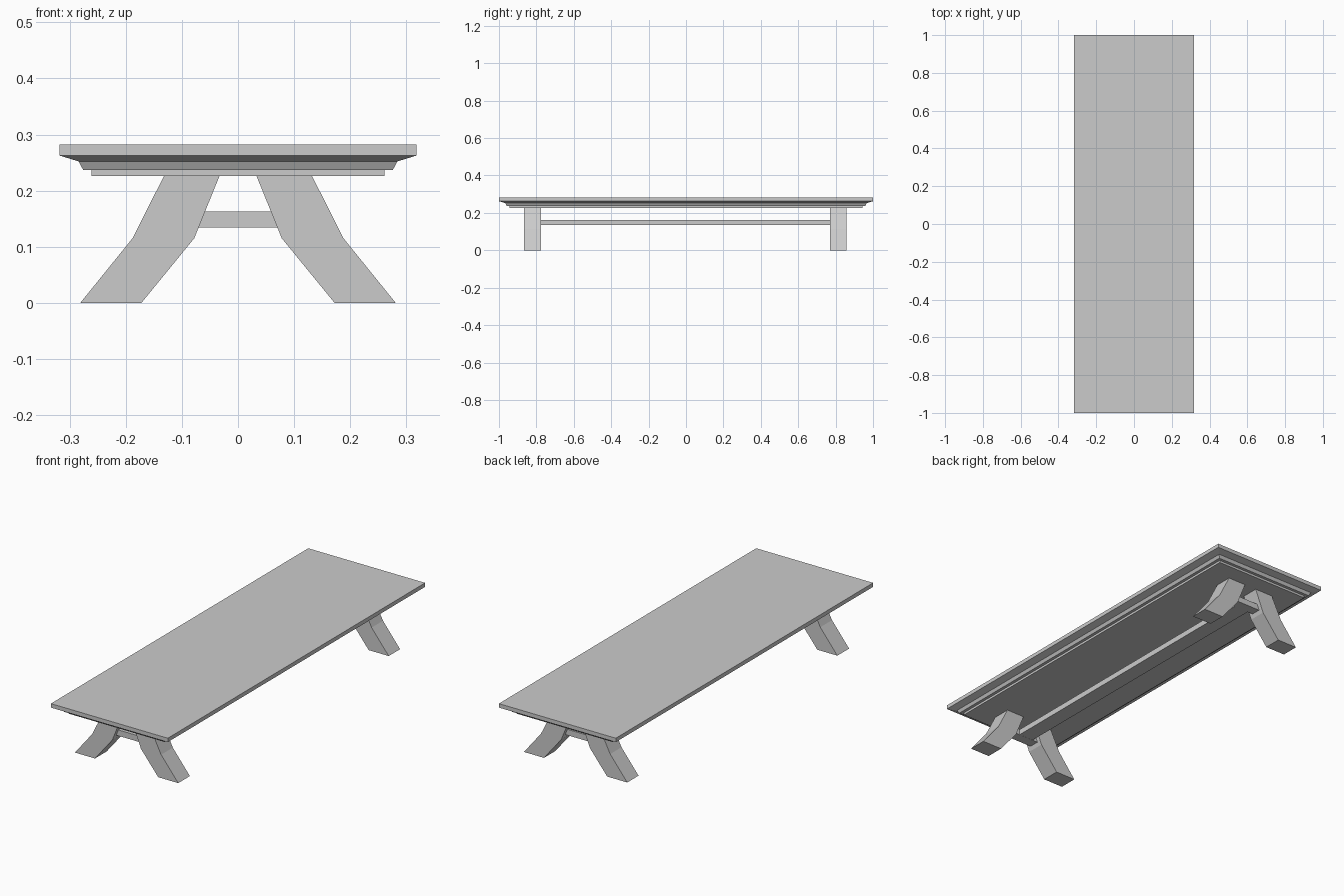
import bpy
import bmesh

if "Cube" in bpy.data.objects:
    bpy.data.objects.remove(bpy.data.objects["Cube"])


def make_object(name, bm):
    bmesh.ops.recalc_face_normals(bm, faces=bm.faces)
    mesh = bpy.data.meshes.new(name)
    bm.to_mesh(mesh)
    bm.free()
    obj = bpy.data.objects.new(name, mesh)
    bpy.context.collection.objects.link(obj)
    return obj


def box(name, x, y, z):
    """Box from (min, max) ranges."""
    bm = bmesh.new()
    bmesh.ops.create_cube(bm, size=1)
    for v in bm.verts:
        v.co = [r[0] if c < 0 else r[1] for c, r in zip(v.co, (x, y, z))]
    return make_object(name, bm)


def stepped_slab(name, half_x, half_y, steps):
    """Stack of rectangles given as (inset, height), capped at both ends."""
    bm = bmesh.new()
    rings = []
    for inset, z in steps:
        a, b = half_x - inset, half_y - inset
        rings.append([bm.verts.new((sx * a, sy * b, z))
                      for sx, sy in ((-1, -1), (1, -1), (1, 1), (-1, 1))])
    for lo, hi in zip(rings, rings[1:]):
        for i in range(4):
            j = (i + 1) % 4
            bm.faces.new((lo[i], lo[j], hi[j], hi[i]))
    bm.faces.new(rings[0])
    bm.faces.new(rings[-1])
    return make_object(name, bm)


def prism(name, profile, y0, y1):
    """Extrude an xz profile made of quads between left and right edges."""
    bm = bmesh.new()
    rings = [[bm.verts.new((x, y, z)) for x, y in
              ((inner, y0), (outer, y0), (outer, y1), (inner, y1))]
             for inner, outer, z in profile]
    for lo, hi in zip(rings, rings[1:]):
        for i in range(4):
            j = (i + 1) % 4
            bm.faces.new((lo[i], lo[j], hi[j], hi[i]))
    bm.faces.new(rings[0])
    bm.faces.new(rings[-1])
    return make_object(name, bm)


# Tabletop with moulded underside
stepped_slab("tabletop", 0.318, 1.0, [
    (0.057, 0.226), (0.057, 0.237), (0.042, 0.237),
    (0.034, 0.252), (0.0, 0.2625), (0.0, 0.282)])

# Bent splayed legs: (inner x, outer x, z)
leg = [(0.172, 0.281, 0.0), (0.078, 0.188, 0.115), (0.033, 0.132, 0.226)]
for end, y0, y1 in (("front", -0.866, -0.775), ("back", 0.77, 0.858)):
    for side, s in (("left", -1), ("right", 1)):
        prism(f"{end}_{side}_leg", [(s * a, s * b, z) for a, b, z in leg], y0, y1)
    # Crossbar joining the pair
    box(f"{end}_crossbar", (-0.07, 0.07), (y0 + 0.02, y1 - 0.02), (0.134, 0.163))

# Long stretcher between the leg pairs
box("stretcher", (-0.04, 0.04), (-0.80, 0.80), (0.1345, 0.1625))
